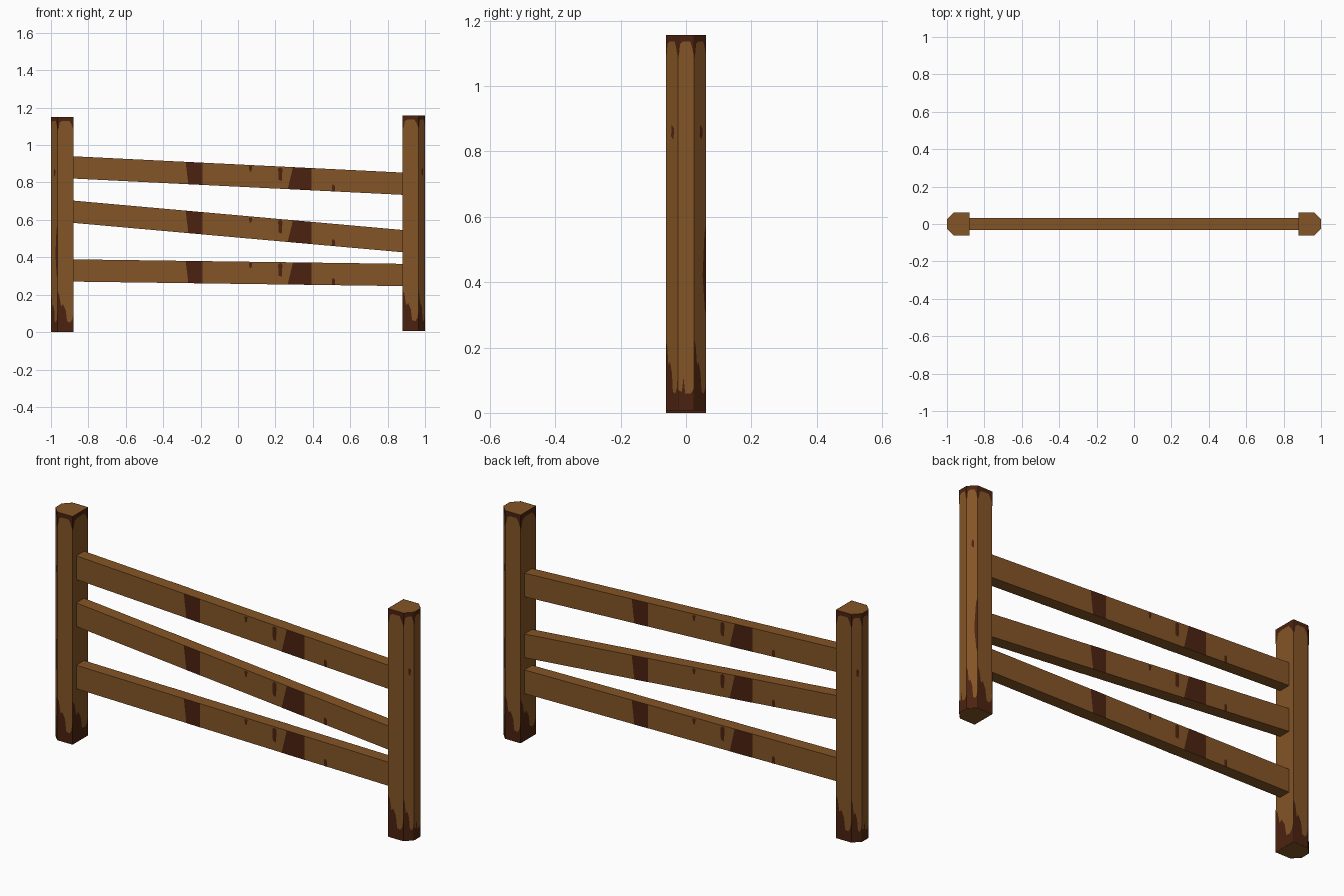
import bpy, bmesh
from mathutils import Vector

if "Cube" in bpy.data.objects:
    bpy.data.objects.remove(bpy.data.objects["Cube"])


def material(name, rgb):
    m = bpy.data.materials.new(name)
    m.diffuse_color = (*rgb, 1)
    m.use_nodes = True
    m.node_tree.nodes["Principled BSDF"].inputs["Base Color"].default_value = m.diffuse_color
    return m


WOOD = material("brown wood", (0.230, 0.090, 0.019))
DARK = material("dark weathered wood", (0.072, 0.0165, 0.005))


def finish(bm, name, mat):
    me = bpy.data.meshes.new(name)
    bm.to_mesh(me)
    bm.free()
    me.materials.append(mat)
    ob = bpy.data.objects.new(name, me)
    bpy.context.collection.objects.link(ob)


def prism(name, profile, offset):
    """Extrude a closed profile along the offset."""
    bm = bmesh.new()
    face = bm.faces.new([bm.verts.new(p) for p in profile])
    ext = bmesh.ops.extrude_face_region(bm, geom=[face], use_keep_orig=True)
    top = [v for v in ext["geom"] if isinstance(v, bmesh.types.BMVert)]
    bmesh.ops.translate(bm, verts=top, vec=offset)
    bmesh.ops.recalc_face_normals(bm, faces=bm.faces)
    finish(bm, name, WOOD)


def stain(bm, origin, u, v, pts):
    """Thin painted patch just above a face; pts are fractions along u and v."""
    n = u.cross(v).normalized() * 0.001
    bm.faces.new([bm.verts.new(origin + u * a + v * b + n) for a, b in pts])


# Stain outlines: (fraction across, fraction up), counterclockwise
POST_H = 1.15
FOOT = [(0, 0), (1, 0), (1, .09), (.93, .06), (.8, .045), (.6, .05),
        (.52, .10), (.35, .13), (.22, .12), (.12, .17), (0, .19)]
HEAD = [(0, 1), (0, .935), (.08, .95), (.14, .975), (.3, .982),
        (.75, .982), (.88, .965), (.95, .95), (1, .945), (1, 1)]
FOOT_LOW = [(0, 0), (1, 0), (1, .06), (.8, .045), (.45, .045),
            (.35, .09), (.25, .05), (0, .055)]
STREAK = [(.7, .36), (.88, .27), (1, .25), (1, .5), (.85, .47)]
KNOT = [(.45, .73), (.65, .72), (.7, .75), (.5, .76)]

RAIL_MARKS = [
    [(.349, 0), (.392, 0), (.392, 1), (.341, 1)],
    [(.651, 0), (.723, 0), (.723, 1), (.667, 1)],
    [(.535, .72), (.541, .72), (.543, .95), (.533, .95)],
    [(.623, .4), (.633, .35), (.635, .9), (.629, .97), (.622, .9)],
    [(.786, 0), (.794, 0), (.794, .25), (.789, .32), (.785, .25)],
]

# Posts: square inside, chamfered outside; the left is the right turned around
PROFILE = [(.88, -.061), (.965, -.061), (1, -.025),
           (1, .025), (.965, .061), (.88, .061)]
for name, s, z in (("right_post", 1, .007), ("left_post", -1, 0)):
    pts = [Vector((s * x, s * y, z)) for x, y in PROFILE]
    up = Vector((0, 0, POST_H))
    prism(name, pts, up)
    bm = bmesh.new()
    for i, p in enumerate(pts):
        u = pts[(i + 1) % 6] - p
        stain(bm, p, u, up, FOOT_LOW if i == 2 else FOOT)
        stain(bm, p, u, up, HEAD)
        if i in (1, 3):                       # chamfer faces
            stain(bm, p, u, up, KNOT)
        if i == 3:
            stain(bm, p, u, up, STREAK)
    finish(bm, name + "_stains", DARK)

# Rails: sloping boards given by the bottom height at the left and right ends
X, Y, H = .88, .031, .119
for name, zl, zr in (("top_rail", .821, .734), ("middle_rail", .584, .427),
                     ("bottom_rail", .27, .246)):
    left, right = Vector((-X, 0, zl)), Vector((X, 0, zr))
    side, up = Vector((0, Y, 0)), Vector((0, 0, H))
    prism(name, [left - side, left + side, left + side + up, left - side + up],
          right - left)
    bm = bmesh.new()
    for mark in RAIL_MARKS:
        stain(bm, left - side, right - left, up, mark)    # front
        stain(bm, right + side, left - right, up, mark)   # back
    finish(bm, name + "_stains", DARK)
